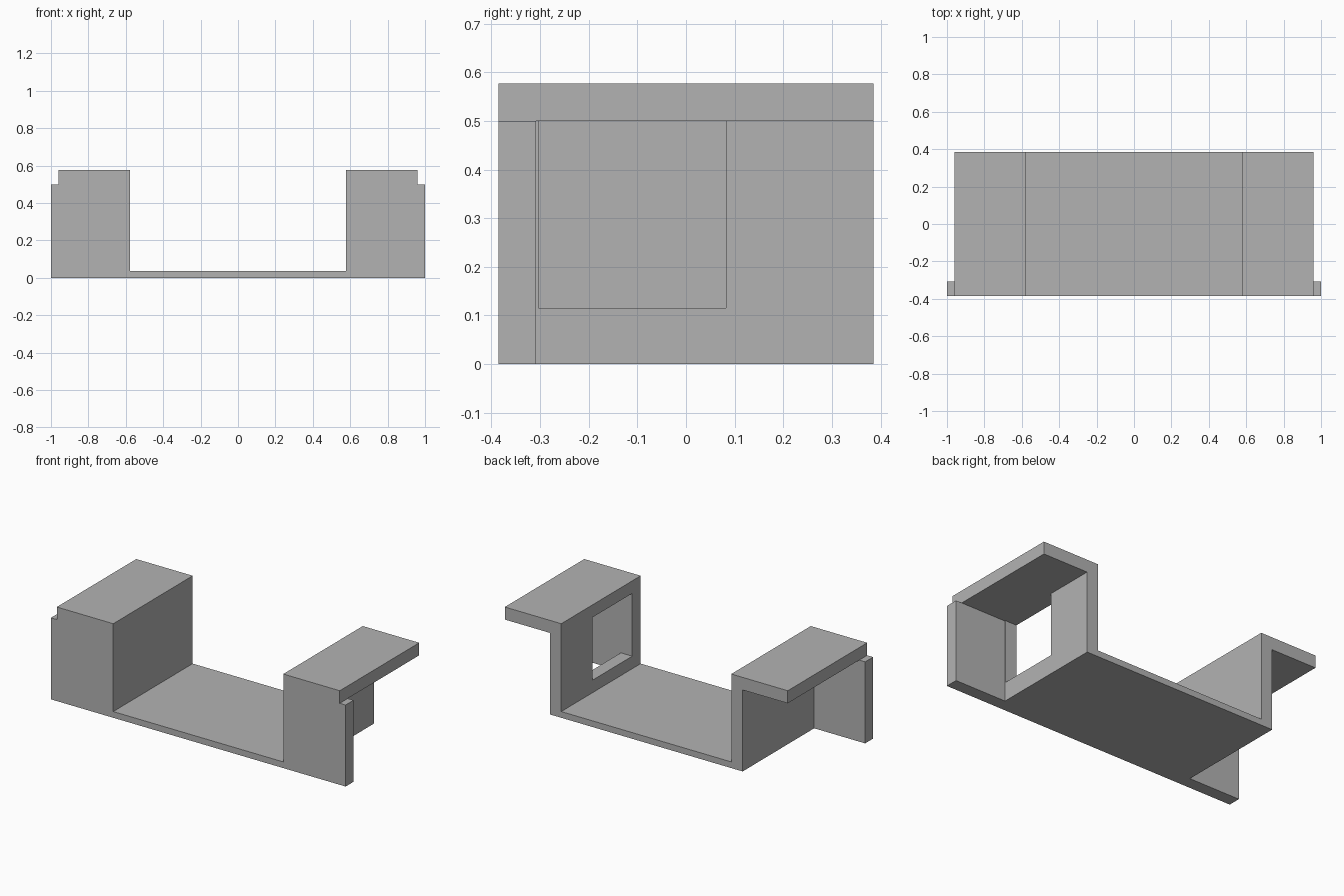
import bpy, bmesh

cube = bpy.data.objects.get("Cube")
if cube:
    bpy.data.objects.remove(cube, do_unlink=True)

# Single plain grey
grey = bpy.data.materials.new("plain grey")
grey.use_nodes = True
GREY = (0.45, 0.45, 0.45, 1)
grey.diffuse_color = GREY
grey.node_tree.nodes["Principled BSDF"].inputs["Base Color"].default_value = GREY

DEPTH = 0.385    # half depth in y
INNER = 0.577    # valley side of the walls
OUTER = 0.654    # far side of the walls
TIP = 0.96       # end of the top flanges
UNDER = 0.5      # underside of the top flanges
TOP = 0.577
FLOOR = 0.038


def extrude_profile(name, points, y0, y1):
    """Extrude an (x, z) outline from y0 to y1."""
    bm = bmesh.new()
    face = bm.faces.new([bm.verts.new((x, y0, z)) for x, z in points])
    new = bmesh.ops.extrude_face_region(bm, geom=[face])["geom"]
    verts = [v for v in new if isinstance(v, bmesh.types.BMVert)]
    bmesh.ops.translate(bm, verts=verts, vec=(0, y1 - y0, 0))
    bmesh.ops.recalc_face_normals(bm, faces=bm.faces)
    mesh = bpy.data.meshes.new(name)
    bm.to_mesh(mesh)
    bm.free()
    mesh.materials.append(grey)
    obj = bpy.data.objects.new(name, mesh)
    bpy.context.collection.objects.link(obj)
    return obj


def box(name, x0, x1, y0, y1, z0, z1):
    return extrude_profile(name, [(x0, z0), (x1, z0), (x1, z1), (x0, z1)], y0, y1)


def combine(target, tool, operation):
    """Apply a boolean and discard the tool object."""
    mod = target.modifiers.new(operation.lower(), "BOOLEAN")
    mod.operation, mod.solver, mod.object = operation, "EXACT", tool
    bpy.context.view_layer.objects.active = target
    bpy.ops.object.modifier_apply(modifier=mod.name)
    bpy.data.objects.remove(tool, do_unlink=True)


# Channel with outward top flanges: half outline, mirrored
half = [(OUTER, 0), (OUTER, UNDER), (TIP, UNDER), (TIP, TOP), (INNER, TOP), (INNER, FLOOR)]
outline = half + [(-x, z) for x, z in reversed(half)]
bracket = extrude_profile("channel_bracket", outline, -DEPTH, DEPTH)

# Front end plates below the flanges
for side in (-1, 1):
    x0, x1 = sorted((side * OUTER, side))
    plate = box("front_plate", x0, x1, -DEPTH, -0.308, 0, UNDER)
    combine(bracket, plate, "UNION")

# Square window through the left wall
window = box("window_cutter", INNER - 0.05, OUTER + 0.05, -0.303, 0.082, 0.115, UNDER)
combine(bracket, window, "DIFFERENCE")
